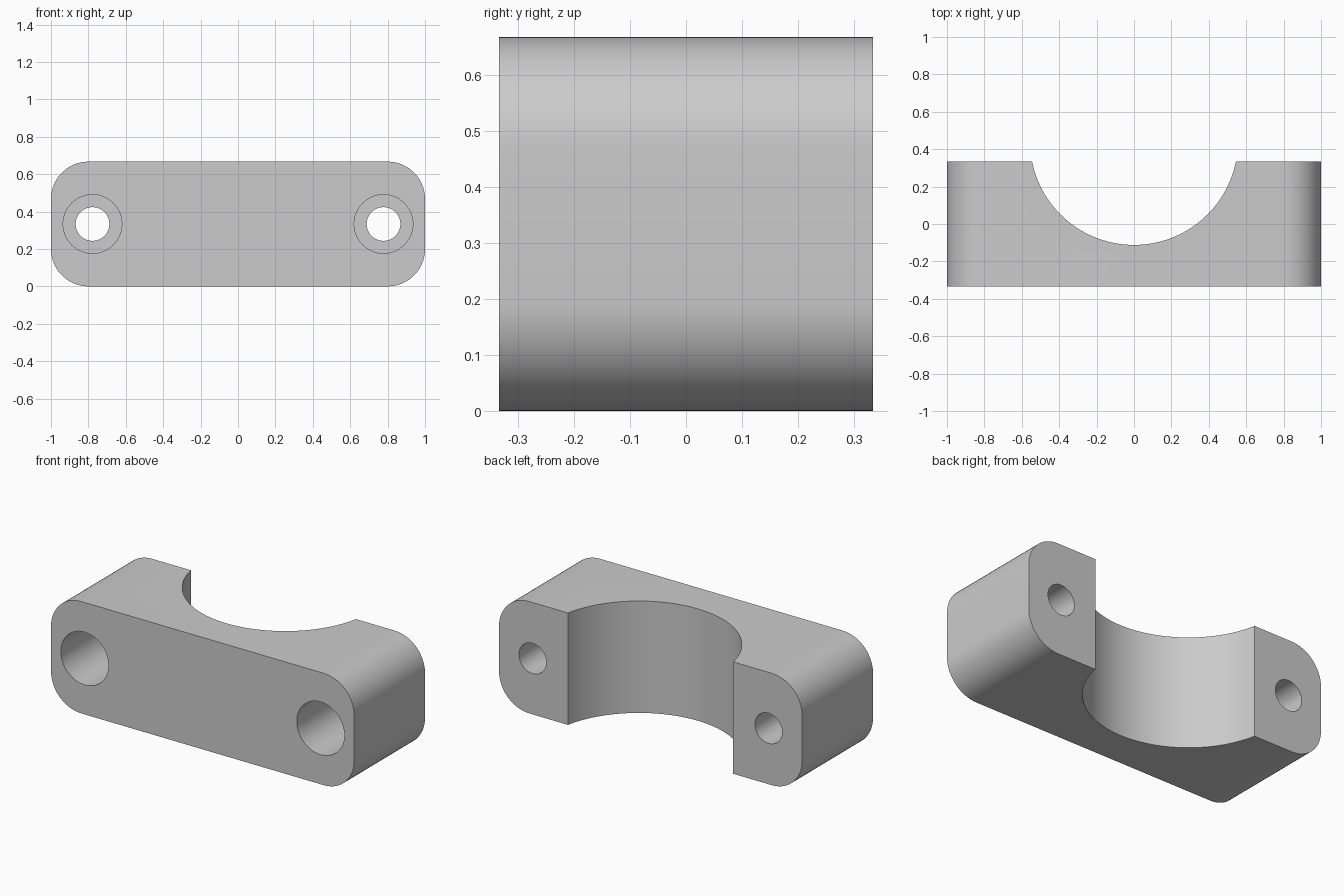
import bpy
from math import radians, pi

cube = bpy.data.objects.get("Cube")
if cube:
    bpy.data.objects.remove(cube, do_unlink=True)

LENGTH, DEPTH, HEIGHT = 2.0, 0.667, 0.667
CORNER = 0.2
BOLT_X, MID_Z = 0.778, HEIGHT / 2
FRONT, BACK = -DEPTH / 2, DEPTH / 2

grey = bpy.data.materials.new("plain grey")
grey.use_nodes = True
colour = (0.6, 0.6, 0.6, 1)
grey.diffuse_color = colour
grey.node_tree.nodes["Principled BSDF"].inputs["Base Color"].default_value = colour

# Clamp body: a block with its four front-to-back edges rounded
bpy.ops.mesh.primitive_cube_add(size=1, location=(0, 0, MID_Z))
body = bpy.context.object
body.name = "clamp_body"
body.scale = (LENGTH, DEPTH, HEIGHT)
bpy.ops.object.transform_apply(location=False, rotation=False, scale=True)
body.data.materials.append(grey)

weights = body.data.attributes.new("bevel_weight_edge", 'FLOAT', 'EDGE')
for edge in body.data.edges:
    a, b = (body.data.vertices[i].co for i in edge.vertices)
    weights.data[edge.index].value = 1.0 if abs(a.y - b.y) > 0.1 else 0.0
bevel = body.modifiers.new("rounded corners", 'BEVEL')
bevel.limit_method = 'WEIGHT'
bevel.width = CORNER
bevel.segments = 16


def cut_cylinder(name, radius, length, location, along_y, sides):
    """Subtract a cylinder from the body."""
    bpy.ops.mesh.primitive_cylinder_add(
        vertices=sides, radius=radius, depth=length, location=location,
        rotation=(pi / 2 if along_y else 0, 0, 0))
    cutter = bpy.context.object
    cutter.name = name
    cutter.data.materials.append(grey)
    cutter.hide_render = True
    cut = body.modifiers.new(name, 'BOOLEAN')
    cut.operation = 'DIFFERENCE'
    cut.solver = 'EXACT'
    cut.object = cutter
    return cutter


# Pipe seat through the back, then a bolt hole and counterbore on each side
cutters = [cut_cylinder("pipe_seat", 0.556, 2, (0, 0.444, MID_Z), False, 128)]
BORE_DEPTH = 0.444
for side, x in (("left", BOLT_X), ("right", -BOLT_X)):
    cutters.append(cut_cylinder(side + "_bolt_hole", 0.09, 2,
                                (x, 0, MID_Z), True, 64))
    cutters.append(cut_cylinder(side + "_counterbore", 0.157, 2 * BORE_DEPTH,
                                (x, FRONT, MID_Z), True, 64))

# Apply the cuts and shade the curved walls smooth
bpy.ops.object.select_all(action='DESELECT')
body.select_set(True)
bpy.context.view_layer.objects.active = body
for name in [m.name for m in body.modifiers]:
    bpy.ops.object.modifier_apply(modifier=name)
for cutter in cutters:
    bpy.data.objects.remove(cutter, do_unlink=True)
bpy.ops.object.shade_smooth_by_angle(angle=radians(30))
